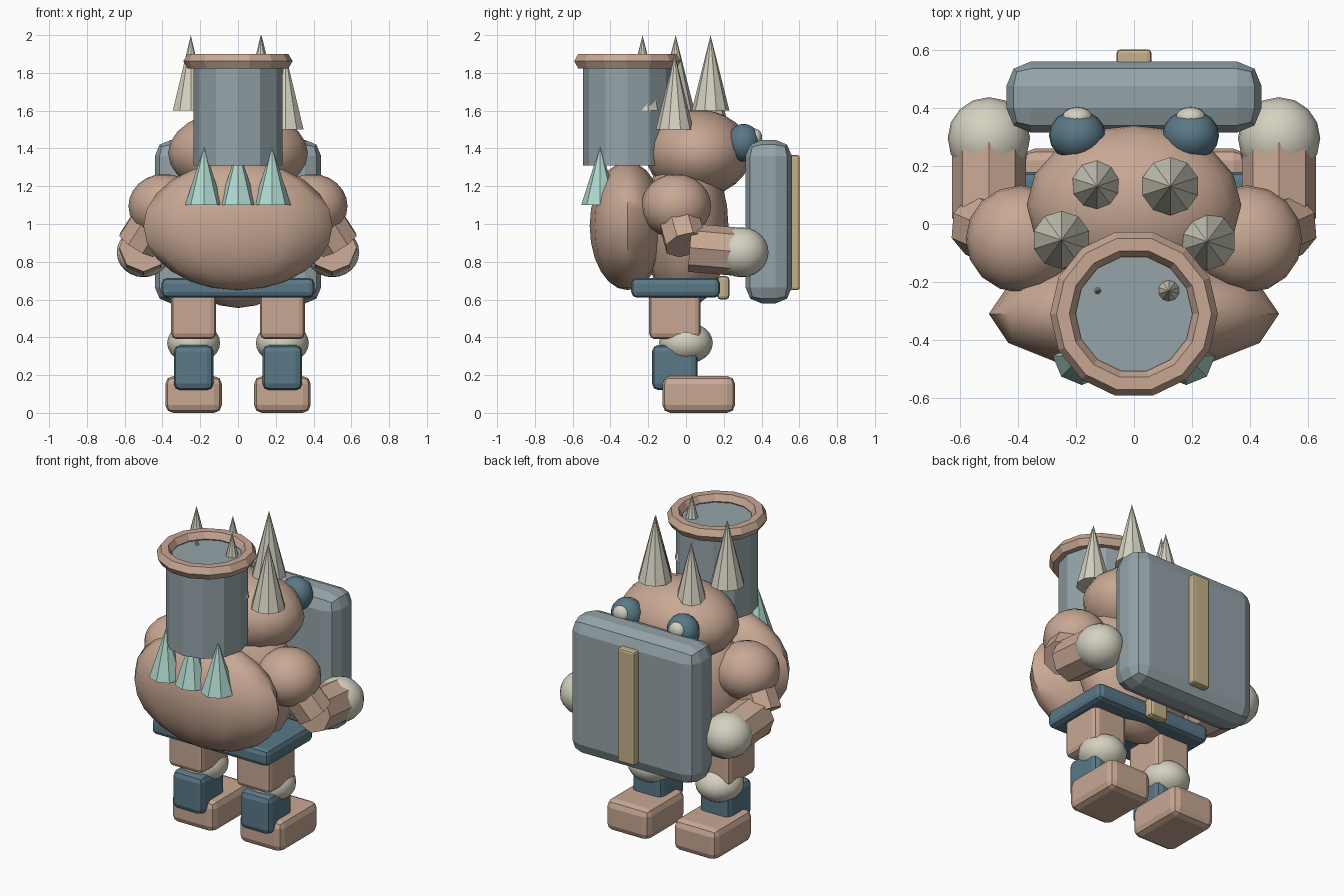
import bpy, math
from mathutils import Vector

if "Cube" in bpy.data.objects:
    bpy.data.objects.remove(bpy.data.objects["Cube"])


def material(name, rgb):
    m = bpy.data.materials.new(name)
    m.diffuse_color = (*rgb, 1.0)
    m.use_nodes = True
    m.node_tree.nodes["Principled BSDF"].inputs["Base Color"].default_value = m.diffuse_color
    return m


SKIN = material("clay_skin", (0.58, 0.39, 0.295))
STEEL = material("grey_steel", (0.30, 0.37, 0.395))
BLUE = material("slate_blue", (0.10, 0.19, 0.245))
BONE = material("bone", (0.66, 0.64, 0.53))
TAN = material("tan_strap", (0.56, 0.44, 0.25))
MINT = material("pale_mint", (0.43, 0.68, 0.61))


def finish(name, mat):
    ob = bpy.context.object
    ob.name = name
    ob.data.materials.append(mat)
    return ob


def box(name, mat, x, y, z, bevel, segments=2):
    """Rounded box from (min, max) ranges on each axis."""
    bpy.ops.mesh.primitive_cube_add(
        size=1, location=[sum(r) / 2 for r in (x, y, z)])
    ob = finish(name, mat)
    ob.scale = [r[1] - r[0] for r in (x, y, z)]
    bpy.ops.object.transform_apply(location=False, rotation=False, scale=True)
    mod = ob.modifiers.new("rounding", 'BEVEL')
    mod.width = bevel
    mod.segments = segments
    return ob


def ball(name, mat, centre, radii, segments=16, rings=12):
    bpy.ops.mesh.primitive_uv_sphere_add(
        segments=segments, ring_count=rings, radius=1, location=centre)
    ob = finish(name, mat)
    ob.scale = radii
    bpy.ops.object.transform_apply(location=False, rotation=False, scale=True)
    bpy.ops.object.shade_smooth_by_angle(angle=math.radians(50))
    return ob


def tube(name, mat, start, end, radius, sides):
    start, end = Vector(start), Vector(end)
    bpy.ops.mesh.primitive_cylinder_add(
        vertices=sides, radius=radius, depth=(end - start).length,
        location=(start + end) / 2)
    ob = finish(name, mat)
    ob.rotation_euler = (end - start).to_track_quat('Z', 'Y').to_euler()
    return ob


def cone(name, mat, x, y, z0, z1, radius, sides):
    bpy.ops.mesh.primitive_cone_add(
        vertices=sides, radius1=radius, radius2=0, depth=z1 - z0,
        location=(x, y, (z0 + z1) / 2))
    return finish(name, mat)


# Trunk of the body
ball("torso", SKIN, (0, 0, 0.985), (0.38, 0.225, 0.43))
ball("hump", SKIN, (0, -0.31, 0.99), (0.50, 0.20, 0.34), 12, 12)
ball("head", SKIN, (0, 0.065, 1.375), (0.37, 0.28, 0.23))
box("belt", BLUE, (-0.405, 0.405), (-0.29, 0.18), (0.61, 0.715), 0.03)
box("buckle", TAN, (-0.065, 0.065), (0.165, 0.23), (0.60, 0.725), 0.02)

# Shield plate with its strap
box("shield", STEEL, (-0.44, 0.44), (0.315, 0.56), (0.58, 1.445), 0.085)
box("shield_strap", TAN, (-0.06, 0.06), (0.545, 0.602), (0.65, 1.365), 0.013)

# Barrel and its rim
tube("barrel", STEEL, (0, -0.31, 1.31), (0, -0.31, 1.855), 0.235, 12)
bpy.ops.mesh.primitive_torus_add(
    major_segments=14, minor_segments=6, major_radius=0.245,
    minor_radius=0.044, location=(0, -0.31, 1.862))
rim = finish("barrel_rim", SKIN)

# Spikes, alternating low and high along the crown
spikes = [(-0.127, 0.13, 1.5), (0.125, 0.13, 1.6), (-0.25, -0.055, 1.6),
          (0.252, -0.06, 1.5), (-0.125, -0.23, 1.5), (0.12, -0.23, 1.6)]
for i, (x, y, z) in enumerate(spikes):
    cone(f"crown_spike_{i + 1}", BONE, x, y, z, z + 0.4, 0.1, 10)

# Crystals on the hump
for i, x in enumerate((-0.18, 0, 0.18)):
    cone(f"hump_crystal_{i + 1}", MINT, x, -0.455, 1.10, 1.41, 0.1, 8)

# Mirrored limbs and eyes
for side, s in (("left", -1), ("right", 1)):
    def span(a, b):
        return tuple(sorted((s * a, s * b)))

    ball(f"{side}_eye", BLUE, (s * 0.195, 0.305, 1.43), (0.098, 0.088, 0.1))
    ball(f"{side}_pupil", BONE, (s * 0.195, 0.367, 1.455), (0.052, 0.036, 0.05))

    ball(f"{side}_shoulder", SKIN, (s * 0.39, -0.052, 1.095),
         (0.19, 0.185, 0.17))
    tube(f"{side}_upper_arm", SKIN, (s * 0.42, -0.05, 1.07),
         (s * 0.535, 0.0, 0.89), 0.115, 8)
    tube(f"{side}_forearm", SKIN, (s * 0.5, 0.02, 0.875),
         (s * 0.5, 0.31, 0.85), 0.128, 8)
    ball(f"{side}_hand", BONE, (s * 0.5, 0.295, 0.85), (0.142, 0.142, 0.132))

    box(f"{side}_thigh", SKIN, span(0.116, 0.354), (-0.195, 0.078),
        (0.39, 0.65), 0.03)
    ball(f"{side}_knee", BONE, (s * 0.235, 0.0, 0.37), (0.14, 0.142, 0.11))
    box(f"{side}_shin", BLUE, span(0.13, 0.34), (-0.18, 0.062),
        (0.12, 0.36), 0.035)
    box(f"{side}_foot", SKIN, span(0.085, 0.385), (-0.125, 0.26),
        (0.0, 0.195), 0.042)
